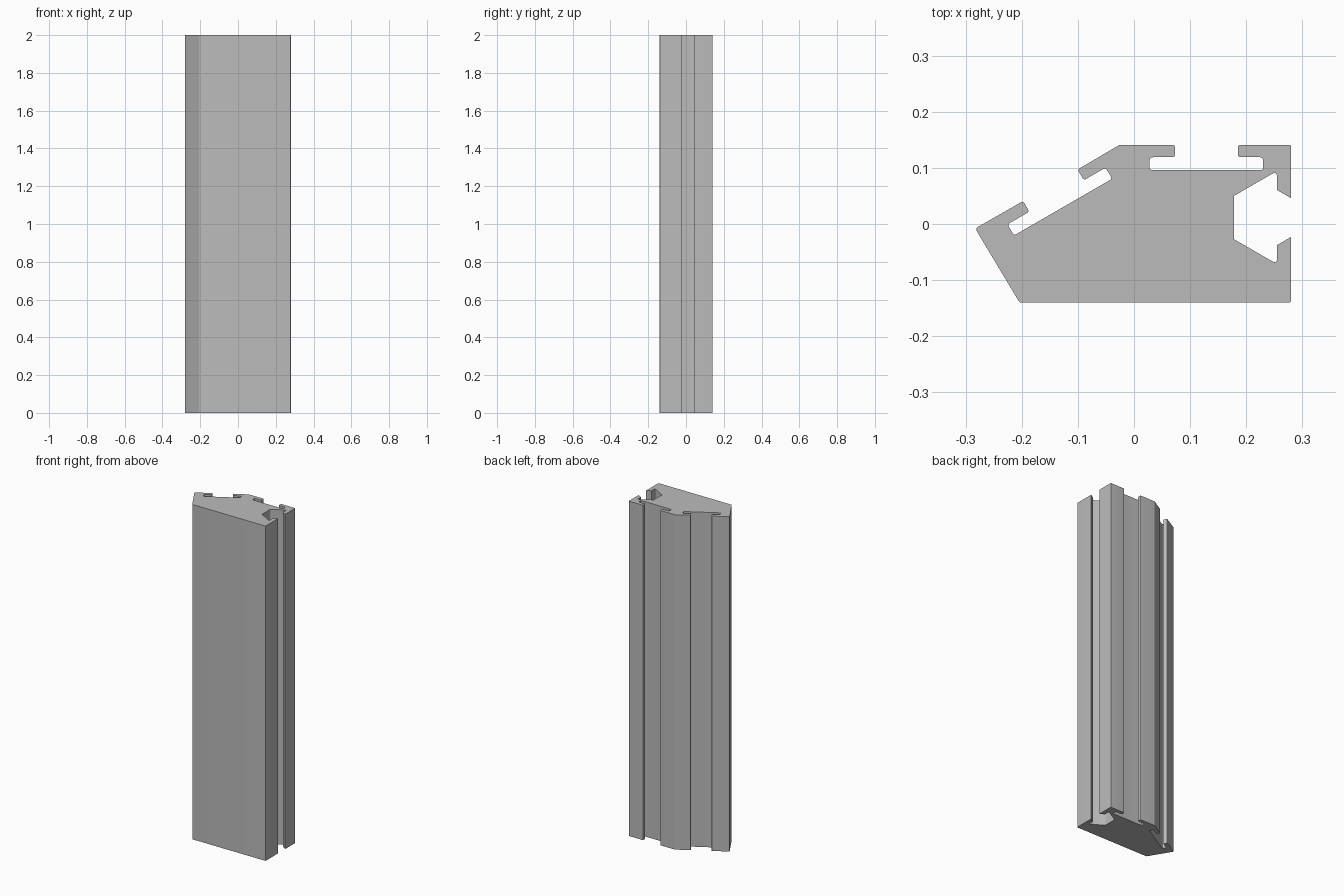
import bpy
import bmesh
import math
from mathutils import Vector

HEIGHT = 2.0
ARC = 6

cube = bpy.data.objects.get("Cube")
if cube:
    bpy.data.objects.remove(cube, do_unlink=True)


def t_slot(centre, angle):
    """T-slot corners with setbacks; the slot's face runs along the angle."""
    along = Vector((math.cos(angle), math.sin(angle)))
    inward = Vector((along.y, -along.x))
    half = [(0.056, 0, 0.005), (0.056, 0.022, 0.005),
            (0.101, 0.022, 0.006), (0.101, 0.045, 0.005)]
    full = half + [(-u, v, r) for u, v, r in reversed(half)]
    return [(Vector(centre) + along * u + inward * v, r) for u, v, r in full]


def hex_slot(face_x, centre_y):
    """Half-open hexagonal channel in the right-hand face."""
    half = [(face_x, 0.0345, 0), (0.255, 0.049, 0.001),
            (0.255, 0.083, 0.011), (0.178, 0.0385, 0.001)]
    lower = [(Vector((x, centre_y - y)), r) for x, y, r in half]
    upper = [(Vector((x, centre_y + y)), r) for x, y, r in reversed(half)]
    return lower + upper


def rounded(corners):
    """Replace each corner by a short arc starting at its setback."""
    result = []
    for i, (p, r) in enumerate(corners):
        if r == 0:
            result.append(p)
            continue
        a = p + (corners[i - 1][0] - p).normalized() * r
        b = p + (corners[(i + 1) % len(corners)][0] - p).normalized() * r
        for k in range(ARC + 1):
            t = k / ARC
            result.append(a * (1 - t) ** 2 + p * (2 * t * (1 - t)) + b * t * t)
    return result


# Cross-section, anticlockwise from the front left corner
profile = [(Vector((-0.204, -0.14)), 0.004), (Vector((0.28, -0.14)), 0.004)]
profile += hex_slot(0.28, 0.0115)
profile += [(Vector((0.28, 0.141)), 0.003)]
profile += t_slot((0.129, 0.141), 0)
profile += [(Vector((-0.026, 0.141)), 0.003)]
profile += t_slot((-0.149, 0.069), math.radians(30))
profile += [(Vector((-0.283, -0.008)), 0.006)]

# Extruded bar
bm = bmesh.new()
base = bm.faces.new([bm.verts.new((p.x, p.y, 0)) for p in rounded(profile)])
extruded = bmesh.ops.extrude_face_region(bm, geom=[base], use_keep_orig=True)
top_verts = [g for g in extruded["geom"] if isinstance(g, bmesh.types.BMVert)]
bmesh.ops.translate(bm, verts=top_verts, vec=(0, 0, HEIGHT))
bmesh.ops.recalc_face_normals(bm, faces=bm.faces)
mesh = bpy.data.meshes.new("slotted_profile_bar")
bm.to_mesh(mesh)
bm.free()
bar = bpy.data.objects.new("slotted_profile_bar", mesh)
bpy.context.collection.objects.link(bar)

# Plain grey metal
grey = bpy.data.materials.new("grey_metal")
grey.use_nodes = True
colour = (0.5, 0.5, 0.5, 1)
grey.diffuse_color = colour
grey.node_tree.nodes["Principled BSDF"].inputs["Base Color"].default_value = colour
mesh.materials.append(grey)

# Smooth fillets, sharp edges elsewhere
bpy.ops.object.select_all(action="DESELECT")
bar.select_set(True)
bpy.context.view_layer.objects.active = bar
bpy.ops.object.shade_smooth_by_angle(angle=math.radians(25))
